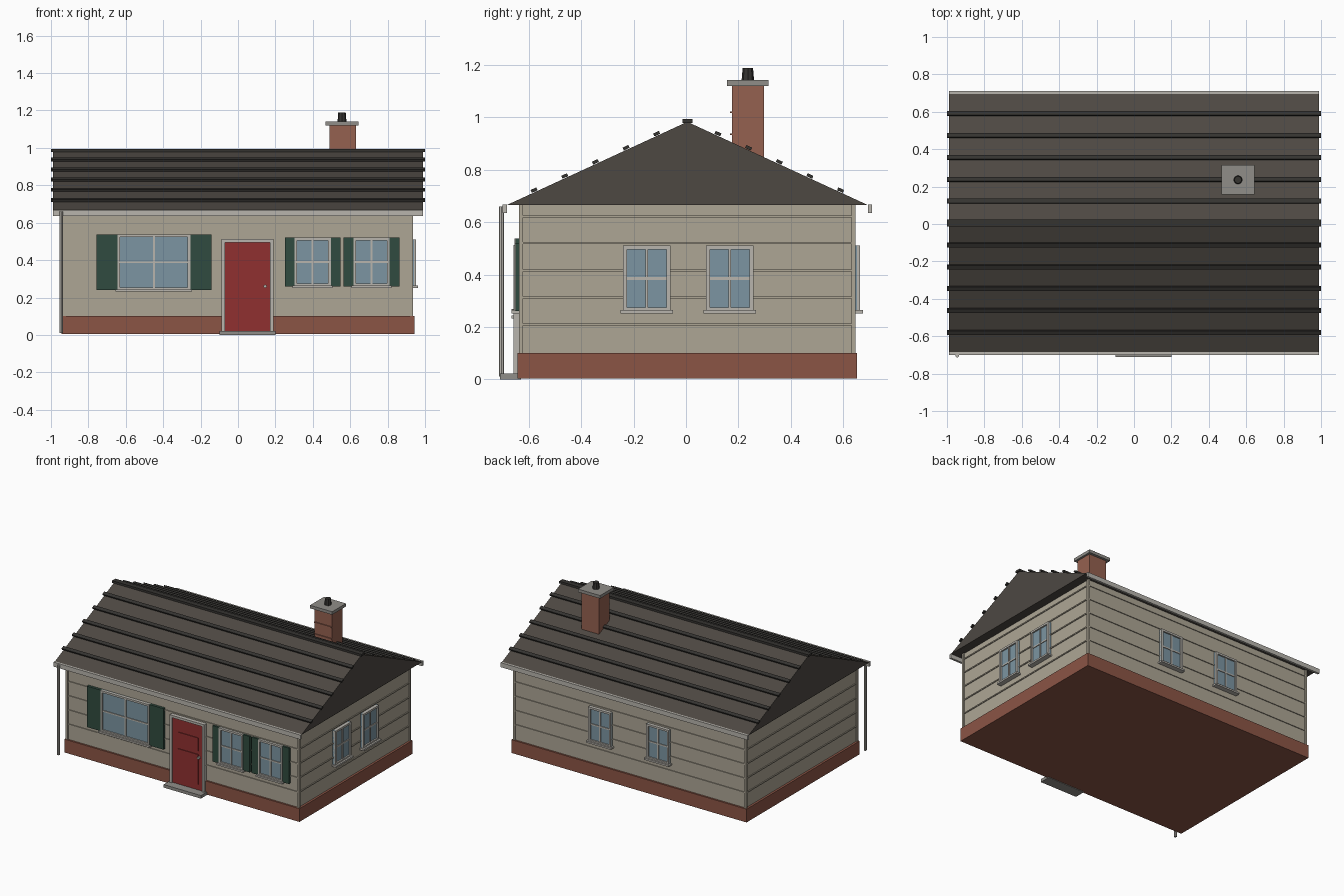
import bpy, bmesh, math
from mathutils import Matrix

if "Cube" in bpy.data.objects:
    bpy.data.objects.remove(bpy.data.objects["Cube"])

CY = 0.005                      # centre line of the house in y
FRONT, BACK, RIGHT, LEFT = -0.63, 0.64, 0.927, -0.927


def mat(name, r, g, b):
    m = bpy.data.materials.new(name)
    m.diffuse_color = (r, g, b, 1)
    m.use_nodes = True
    m.node_tree.nodes["Principled BSDF"].inputs["Base Color"].default_value = m.diffuse_color
    return m


SIDING = mat("siding", 0.42, 0.38, 0.30)
BRICK = mat("brick", 0.26, 0.09, 0.06)
CHIM = mat("chimney_brick", 0.30, 0.12, 0.08)
ROOF = mat("roofing", 0.075, 0.065, 0.055)
DARK = mat("dark_batten", 0.035, 0.033, 0.03)
TRIM = mat("trim", 0.48, 0.46, 0.42)
GLASS = mat("glass", 0.20, 0.30, 0.36)
GREEN = mat("shutter_green", 0.03, 0.07, 0.05)
RED = mat("door_red", 0.28, 0.03, 0.03)
STONE = mat("stone", 0.28, 0.27, 0.25)


def finish(name, bm, material):
    bmesh.ops.recalc_face_normals(bm, faces=bm.faces)
    me = bpy.data.meshes.new(name)
    bm.to_mesh(me)
    bm.free()
    me.materials.append(material)
    ob = bpy.data.objects.new(name, me)
    bpy.context.collection.objects.link(ob)
    return ob


def box(name, x, y, z, material, tilt=0.0):
    """Box from (min, max) ranges, optionally tilted about its x axis."""
    bm = bmesh.new()
    size = [b - a for a, b in (x, y, z)]
    mid = [(a + b) / 2 for a, b in (x, y, z)]
    bmesh.ops.create_cube(bm, size=1)
    bm.transform(Matrix.Translation(mid) @ Matrix.Rotation(tilt, 4, 'X')
                 @ Matrix.Diagonal((*size, 1)))
    return finish(name, bm, material)


def cyl(name, loc, r1, r2, depth, sides, material, axis=None):
    bm = bmesh.new()
    bmesh.ops.create_cone(bm, cap_ends=True, segments=sides,
                          radius1=r1, radius2=r2, depth=depth)
    rot = Matrix.Rotation(math.pi / 2, 4, axis) if axis else Matrix()
    bm.transform(Matrix.Translation(loc) @ rot)
    return finish(name, bm, material)


def on_wall(name, wall, u, d, z, material):
    """Box on a wall: u along the wall, d outward from it."""
    if wall == "front":
        return box(name, u, (FRONT - d[1], FRONT - d[0]), z, material)
    if wall == "back":
        return box(name, u, (BACK + d[0], BACK + d[1]), z, material)
    return box(name, (RIGHT + d[0], RIGHT + d[1]), u, z, material)


def window(wall, u0, u1, z0, z1, shutter=0.0):
    n = wall + "_window"
    f, um, zm = 0.014, (u0 + u1) / 2, (z0 + z1) / 2
    on_wall(n + "_glass", wall, (u0, u1), (0, 0.013), (z0, z1), GLASS)
    for a, b in ((u0, u0 + f), (u1 - f, u1)):
        on_wall(n + "_jamb", wall, (a, b), (0, 0.024), (z0, z1), TRIM)
    for a, b in ((z0, z0 + f), (z1 - f, z1)):
        on_wall(n + "_rail", wall, (u0 + f, u1 - f), (0, 0.024), (a, b), TRIM)
    on_wall(n + "_mullion", wall, (um - .005, um + .005), (0, 0.019), (z0 + f, z1 - f), TRIM)
    on_wall(n + "_crossbar", wall, (u0 + f, u1 - f), (0, 0.018), (zm - .005, zm + .005), TRIM)
    on_wall(n + "_sill", wall, (u0 - .01, u1 + .01), (0, 0.036), (z0 - .008, z0 + .004), TRIM)
    if shutter:
        for a, b in ((u0 - shutter, u0), (u1, u1 + shutter)):
            on_wall("shutter", wall, (a, b), (0, 0.02), (z0, z1), GREEN)


# Foundation and walls
box("foundation", (-0.943, 0.943), (-0.643, 0.653), (0.004, 0.10), BRICK)
box("walls", (LEFT, RIGHT), (FRONT, BACK), (0.09, 0.668), SIDING)

# Siding laps around the house
for z in (0.21, 0.313, 0.416, 0.52, 0.622):
    box("siding_lap_front_back", (LEFT - .006, RIGHT + .006), (FRONT - .006, BACK + .006),
        (z - .004, z + .004), SIDING)

# Corner boards
for x in (LEFT, RIGHT):
    for y in (FRONT, BACK):
        box("corner_board", (x - .008, x + .008), (y - .008, y + .008), (0.10, 0.665), SIDING)

# Roof prism
HALF, EAVE, RIDGE = 0.69, 0.665, 0.983
slope = (RIDGE - EAVE) / HALF
bm = bmesh.new()
tri = bm.faces.new([bm.verts.new((-0.99, CY + y, z))
                    for y, z in ((-HALF, EAVE), (HALF, EAVE), (0, RIDGE))])
ext = bmesh.ops.extrude_face_region(bm, geom=[tri], use_keep_orig=True)
bmesh.ops.translate(bm, vec=(1.98, 0, 0),
                    verts=[g for g in ext["geom"] if isinstance(g, bmesh.types.BMVert)])
finish("roof", bm, ROOF)

# Roof battens and ridge cap
for s in (-1, 1):
    for k in range(1, 6):
        y = 0.117 * k
        z = RIDGE - slope * y + 0.009
        box("roof_batten", (-1, 1), (CY + s * y - .012, CY + s * y + .012),
            (z - .006, z + .006), DARK, -s * math.atan(slope))
box("ridge_cap", (-1, 1), (CY - .019, CY + .019), (0.978, 0.993), DARK)

# Gutters and downspout
for s in (-1, 1):
    y = CY + s * 0.697
    box("gutter", (-0.99, 0.99), (y - .008, y + .008), (0.635, 0.668), TRIM)
cyl("downspout", (-0.945, -0.704, 0.335), 0.01, 0.01, 0.65, 8, TRIM)

# Chimney
box("chimney", (0.49, 0.63), (0.175, 0.297), (0.80, 1.12), CHIM)
for z in (0.935, 1.02):
    box("chimney_band", (0.49, 0.63), (0.168, 0.176), (z - .003, z + .003), CHIM)
box("chimney_cap", (0.468, 0.645), (0.157, 0.315), (1.12, 1.142), STONE)
cyl("chimney_pot", (0.556, 0.236, 1.163), 0.024, 0.02, 0.05, 8, DARK)

# Windows
window("front", -0.645, -0.255, 0.24, 0.537, 0.112)
window("front", 0.302, 0.496, 0.26, 0.52, 0.052)
window("front", 0.617, 0.811, 0.26, 0.52, 0.052)
for u in (-0.235, 0.23):
    window("back", u - .09, u + .09, 0.26, 0.51)
for u in (-0.15, 0.167):
    window("right", u - .09, u + .09, 0.26, 0.51)

# Door, frame, panels, knob and step
on_wall("door", "front", (-0.07, 0.172), (0, 0.018), (0.02, 0.497), RED)
for u in ((-0.088, -0.07), (0.172, 0.19)):
    on_wall("door_jamb", "front", u, (0, 0.028), (0.02, 0.512), TRIM)
on_wall("door_head", "front", (-0.07, 0.172), (0, 0.028), (0.495, 0.512), TRIM)
for z in ((0.06, 0.28), (0.305, 0.40)):
    on_wall("door_panel", "front", (-0.025, 0.135), (0, 0.023), z, RED)
cyl("door_knob", (0.145, -0.656, 0.26), 0.009, 0.009, 0.022, 8, TRIM, 'X')
box("door_step", (-0.10, 0.20), (-0.71, -0.63), (0.0, 0.022), STONE)
